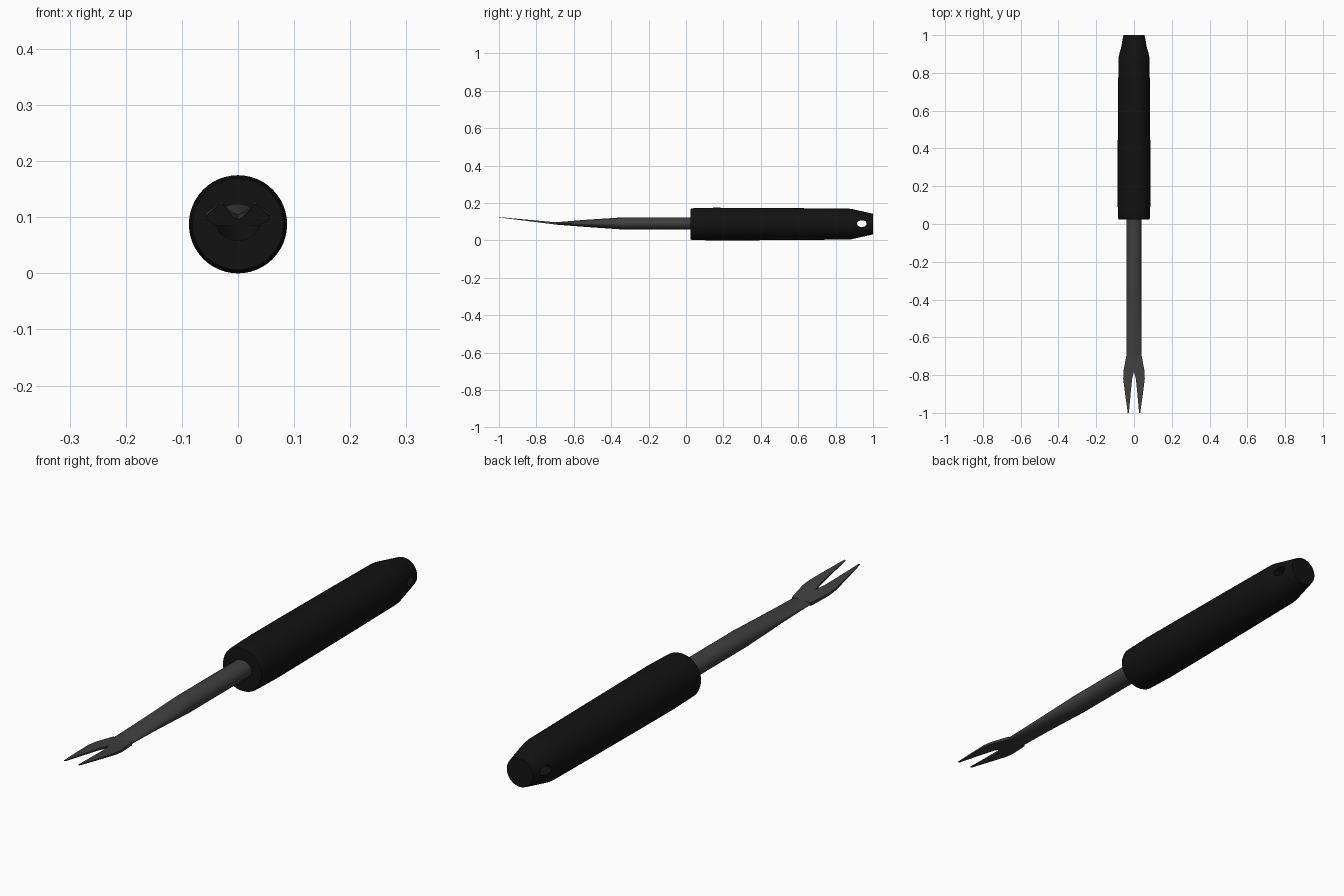
import bpy, bmesh, math

if "Cube" in bpy.data.objects:
    bpy.data.objects.remove(bpy.data.objects["Cube"])

CZ = 0.0875  # handle axis height


def material(name, v):
    m = bpy.data.materials.new(name)
    m.diffuse_color = (v, v, v, 1)
    m.use_nodes = True
    m.node_tree.nodes["Principled BSDF"].inputs["Base Color"].default_value = m.diffuse_color
    return m


def loft(name, rings, mat, skip=lambda pts: False, smooth=True):
    """Skin a list of closed rings and cap both ends."""
    bm = bmesh.new()
    vr = [[bm.verts.new(p) for p in r] for r in rings]
    n = len(vr[0])
    for a, b in zip(vr, vr[1:]):
        for i in range(n):
            f = (a[i], a[(i + 1) % n], b[(i + 1) % n], b[i])
            if not skip([v.co for v in f]):
                bm.faces.new(f)
    bm.faces.new(vr[0])
    bm.faces.new(vr[-1])
    bmesh.ops.recalc_face_normals(bm, faces=bm.faces)
    me = bpy.data.meshes.new(name)
    bm.to_mesh(me)
    bm.free()
    ob = bpy.data.objects.new(name, me)
    bpy.context.collection.objects.link(ob)
    me.materials.append(mat)
    bpy.ops.object.select_all(action='DESELECT')
    ob.select_set(True)
    bpy.context.view_layer.objects.active = ob
    if smooth:
        bpy.ops.object.shade_smooth_by_angle(angle=math.radians(30))
    return ob


def ellipse(y, rx, rz, z, n=48):
    return [(rx * math.cos(2 * math.pi * i / n), y, z + rz * math.sin(2 * math.pi * i / n))
            for i in range(n)]


black = material("black_grip", 0.006)
steel = material("dark_steel", 0.05)

# Hanging hole cutter, an oval bar across the handle
bpy.ops.mesh.primitive_cylinder_add(vertices=24, radius=1, depth=0.4,
                                    location=(0, 0.94, 0.09), rotation=(0, math.pi / 2, 0))
cutter = bpy.context.object
cutter.name = "hole_cutter"
cutter.scale = (0.018, 0.026, 1)
cutter.hide_render = True

# Handle: gently swelling grip with a tapered butt
profile = [(0.025, 0.081), (0.032, 0.0845), (0.07, 0.0855), (0.15, 0.0875), (0.3, 0.087),
           (0.6, 0.085), (0.87, 0.0825), (0.885, 0.081), (0.993, 0.057), (1.0, 0.055)]
handle = loft("handle", [ellipse(y, r, r, CZ) for y, r in profile], black)
mod = handle.modifiers.new("hole", 'BOOLEAN')
mod.object = cutter
mod.operation = 'DIFFERENCE'
mod.solver = 'EXACT'
bpy.ops.object.modifier_apply(modifier=mod.name)
bpy.data.objects.remove(cutter)

# Shaft: round bar flattened towards the fork
shaft = [(0.06, 0.033, 0.091), (-0.33, 0.033, 0.091), (-0.36, 0.031, 0.091),
         (-0.55, 0.018, 0.0915), (-0.70, 0.006, 0.091)]
loft("shaft", [ellipse(y, 0.04, rz, z, 32) for y, rz, z in shaft], steel)

# Forked tip: one tine, mirrored (y, inner x, outer x)
stations = [(-0.695, 0, 0.04), (-0.78, 0, 0.056), (-0.82, 0.010, 0.057),
            (-0.90, 0.018, 0.047), (-1.0, 0.027, 0.033)]
rings = []
for y, xi, xo in stations:
    t = (-0.695 - y) / 0.305
    z, h = 0.091 + 0.033 * t, 0.006 - 0.005 * t
    rings.append([(xi, y, z - h), (xo, y, z - h), (xo, y, z + h), (xi, y, z + h)])
fork = loft("fork_tip", rings, steel,
            skip=lambda pts: all(abs(p.x) < 1e-6 for p in pts), smooth=False)
fork.modifiers.new("mirror", 'MIRROR')
